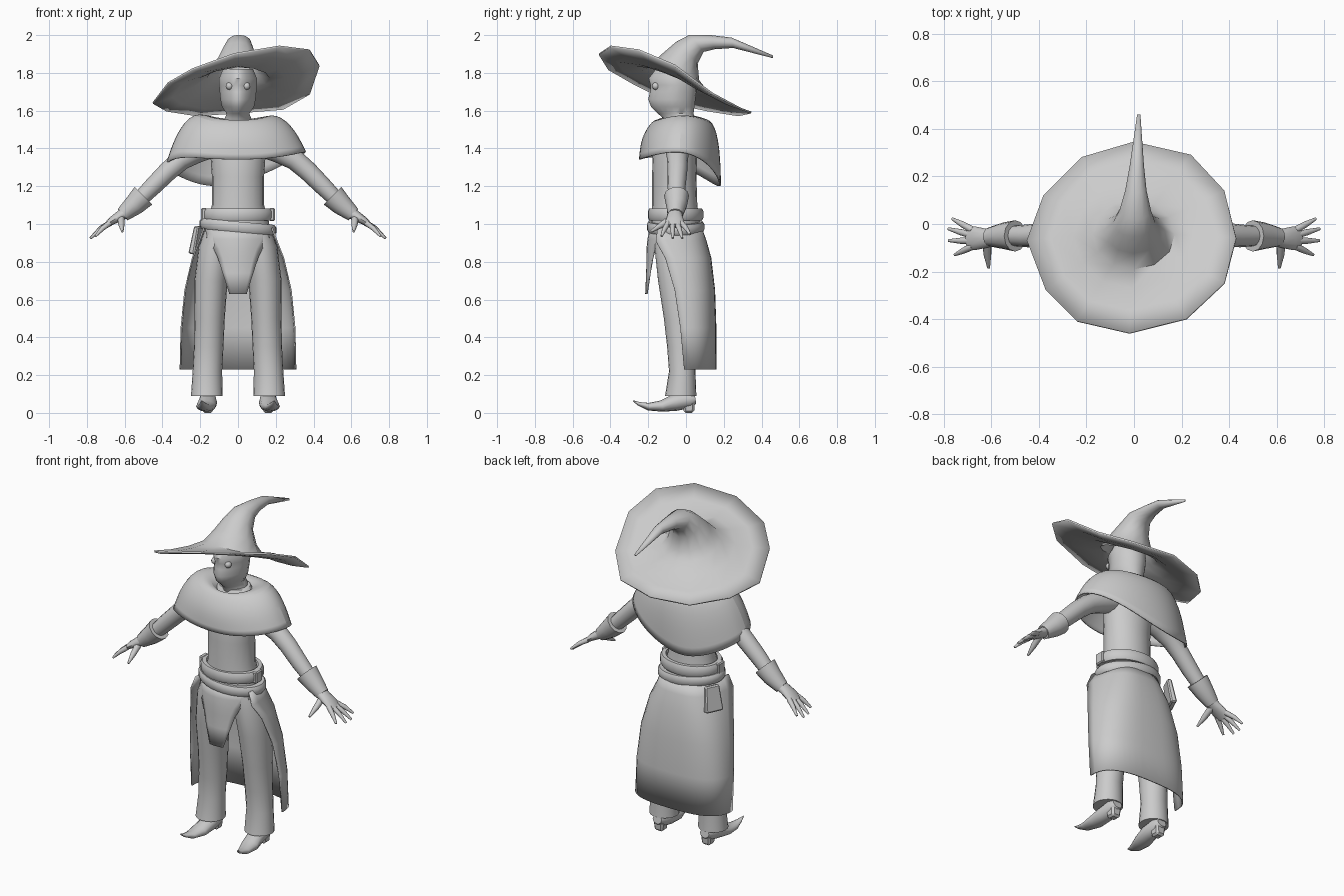
import bpy, bmesh
from math import sin, cos, pi, radians
from mathutils import Vector

cube = bpy.data.objects.get("Cube")
if cube:
    bpy.data.objects.remove(cube)

grey = bpy.data.materials.new("plain_grey")
grey.use_nodes = True
grey.diffuse_color = (0.6, 0.6, 0.6, 1)
grey.node_tree.nodes["Principled BSDF"].inputs["Base Color"].default_value = (0.6, 0.6, 0.6, 1)


def finish(name, bm, subdiv=0, thick=0.0, sharp=50):
    bmesh.ops.recalc_face_normals(bm, faces=bm.faces)
    me = bpy.data.meshes.new(name)
    bm.to_mesh(me)
    bm.free()
    me.materials.append(grey)
    me.shade_smooth()
    me.set_sharp_from_angle(angle=radians(sharp))
    ob = bpy.data.objects.new(name, me)
    bpy.context.scene.collection.objects.link(ob)
    if subdiv:
        mod = ob.modifiers.new("round", "SUBSURF")
        mod.levels = mod.render_levels = subdiv
    if thick:
        mod = ob.modifiers.new("thickness", "SOLIDIFY")
        mod.thickness = thick
        mod.offset = 0
    return ob


def loft(name, rings, cyclic=True, caps=True, **kw):
    """Skin a list of point rings."""
    bm = bmesh.new()
    rows = [[bm.verts.new(p) for p in ring] for ring in rings]
    n = len(rows[0])
    for a, b in zip(rows, rows[1:]):
        for i in range(n if cyclic else n - 1):
            j = (i + 1) % n
            bm.faces.new((a[i], a[j], b[j], b[i]))
    if caps:
        bm.faces.new(rows[0])
        bm.faces.new(rows[-1])
    return finish(name, bm, **kw)


def oval(cx, cy, z, rx, ry, n=20, taper=0.0):
    """Horizontal ring; taper narrows its front half."""
    out = []
    for i in range(n):
        a = 2 * pi * i / n
        out.append(Vector((cx + rx * cos(a) * (1 - taper * max(0, -sin(a))), cy + ry * sin(a), z)))
    return out


def column(name, rows, cx=0, taper=0.0):
    """Body part from rows of height, half width, front y and back y."""
    loft(name, [oval(cx, (f + b) / 2, z, rx, (b - f) / 2, taper=taper) for z, rx, f, b in rows])


def tube(name, pts, n=12):
    """Tube along points of x, y, z, half width, half height."""
    ps = [Vector(p[:3]) for p in pts]
    rings = []
    for i, p in enumerate(ps):
        d = (ps[min(i + 1, len(ps) - 1)] - ps[max(i - 1, 0)]).normalized()
        u = d.cross(Vector((0, 0, 1))).normalized()
        v = u.cross(d)
        a, b = pts[i][3], pts[i][-1]
        rings.append([p + u * a * cos(2 * pi * k / n) + v * b * sin(2 * pi * k / n) for k in range(n)])
    return loft(name, rings)


def box(name, loc, size, top=1.0):
    bm = bmesh.new()
    bmesh.ops.create_cube(bm, size=1)
    for v in bm.verts:
        k = top if v.co.z > 0 else 1
        v.co = Vector((v.co.x * size[0] * k, v.co.y * size[1] * k, v.co.z * size[2]))
    bmesh.ops.bevel(bm, geom=bm.edges[:], offset=min(size) * 0.2, segments=1, affect="EDGES")
    ob = finish(name, bm, sharp=30)
    ob.location = loc
    return ob


# Hat: tilted uneven brim, cone and a tip bending backwards
brim = [Vector(p) for p in (
    (.43, -.06, 1.84), (.38, .14, 1.69), (.24, .29, 1.61), (0, .345, 1.59),
    (-.22, .28, 1.575), (-.38, .12, 1.60), (-.45, -.07, 1.64), (-.37, -.28, 1.745),
    (-.24, -.41, 1.82), (-.02, -.46, 1.90), (.22, -.40, 1.94), (.38, -.25, 1.92))]


def tilted_ring(x, front, back, rx):
    f, b = Vector((x, *front)), Vector((x, *back))
    return [(f + b) / 2 + Vector((rx * cos(i * pi / 6), 0, 0)) + (b - f) / 2 * sin(i * pi / 6)
            for i in range(12)]


cone = [tilted_ring(*r) for r in (
    (0, (-.19, 1.835), (.10, 1.715), .17), (0, (-.12, 1.90), (.065, 1.76), .125),
    (0, (-.05, 1.96), (.057, 1.85), .085), (.005, (.02, 1.997), (.09, 1.915), .062),
    (.008, (.13, 1.995), (.15, 1.93), .04), (.012, (.24, 1.982), (.25, 1.937), .025),
    (.02, (.46, 1.887), (.46, 1.883), .002))]
slope = [[p.lerp(q, t) - Vector((0, 0, .014)) for p, q in zip(brim, cone[0])] for t in (.35, .7)]
loft("hat", [brim] + slope + cone, caps=False, thick=.01)

# Head with narrowed chin, and eyes
column("head", [(1.48, .08, -.11, .05), (1.56, .07, -.12, .045), (1.585, .06, -.15, .04),
                (1.62, .085, -.185, .045), (1.66, .093, -.2, .05), (1.70, .097, -.19, .055),
                (1.735, .1, -.188, .055), (1.77, .1, -.198, .05), (1.82, .08, -.16, .03)], taper=.3)
for s, side in ((1, "left"), (-1, "right")):
    bm = bmesh.new()
    bmesh.ops.create_uvsphere(bm, u_segments=12, v_segments=8, radius=.02)
    finish(side + "_eye", bm).location = (s * .045, -.16, 1.73)

# Shoulder cape with an uneven hem, lowest at the back
hem = [Vector(p) for p in (
    (.38, -.03, 1.39), (.31, .08, 1.35), (.18, .155, 1.28), (0, .185, 1.21),
    (-.16, .18, 1.19), (-.32, .09, 1.25), (-.41, -.05, 1.32), (-.31, -.18, 1.36),
    (-.16, -.235, 1.345), (0, -.25, 1.34), (.16, -.235, 1.345), (.31, -.16, 1.37))]
neck = oval(0, -.04, 1.51, .085, .09, 12)
collar = oval(0, -.04, 1.555, .12, .115, 12)
shoulder = oval(-.015, -.02, 1.55, .23, .17, 12)
for p in shoulder:
    p.z += .05 * (p.x / .23) ** 2 + .1 * min(p.y, 0)
middle = [p.lerp(q, .5) for p, q in zip(shoulder, hem)]
for p in middle:
    p.x *= 1.07
    p.y *= 1.1
    p.z += .015
loft("shoulder_cape", [neck, collar, shoulder, middle, hem], caps=False, subdiv=2, thick=.008)

# Torso and belts
column("torso", [(.86, .15, -.16, .06), (.95, .175, -.19, .075), (1.03, .16, -.185, .07),
                 (1.10, .138, -.18, .06), (1.25, .138, -.18, .055), (1.39, .148, -.175, .06),
                 (1.48, .15, -.15, .07), (1.55, .09, -.11, .05)])


def belt(name, z, height, rx, ry, tilt):
    rings = []
    for h, k in ((-.5, .82), (-.5, .95), (-.25, 1), (.25, 1), (.5, .95), (.5, .82)):
        ring = oval(0, -.055, z + h * height, rx * k, ry * k, 28)
        for p in ring:
            p.z += tilt * p.x
        rings.append(ring)
    loft(name, rings, caps=False)


belt("upper_belt", 1.05, .065, .188, .147, 0)
belt("lower_belt", .985, .055, .203, .152, -.09)
for s, side in ((1, "left"), (-1, "right")):
    box(side + "_buckle", (s * .18, -.07, 1.05), (.03, .06, .07))
pouch = box("pouch", (-.215, .05, .915), (.035, .11, .15), top=.8)
pouch.rotation_euler = (0, radians(10), radians(-25))

# Long skirt open at the front
skirt = []
for z, rx, f, b in ((.98, .18, -.15, .08), (.91, .205, -.16, .105), (.82, .24, -.11, .13),
                    (.65, .28, -.06, .15), (.45, .30, -.03, .157), (.23, .305, -.01, .157)):
    row = []
    for i in range(25):
        c, s = cos(pi * i / 24), sin(pi * i / 24)
        row.append(Vector((rx * (abs(c) ** .7) * (1 if c > 0 else -1), f + (b - f) * max(s, 0) ** .75, z)))
    skirt.append(row)
loft("skirt", skirt, cyclic=False, caps=False, thick=.008)

# Front flap tapering between the legs
flap = []
for z, w, y in ((.98, .17, -.19), (.92, .165, -.2), (.87, .128, -.205),
                (.82, .105, -.205), (.74, .08, -.207), (.63, .045, -.212)):
    flap.append([Vector((w * k / 4, y + 2.6 * (w * k / 4) ** 2, z)) for k in range(-4, 5)])
loft("front_flap", flap, cyclic=False, caps=False, thick=.008)

# Paired limbs
for s, side in ((1, "left"), (-1, "right")):
    rings = [oval(s * x, y, z, rx, ry) for z, x, y, rx, ry in (
        (.96, .10, -.06, .08, .10), (.88, .12, -.055, .088, .112), (.7, .143, -.04, .088, .108),
        (.5, .15, -.025, .08, .092), (.35, .155, -.02, .078, .08), (.22, .162, -.02, .078, .07),
        (.09, .165, -.028, .084, .083))]
    loft(side + "_trouser_leg", rings)

    # Shoe with curled point and block heel
    shoe = ((0, .05, .075, .03, .025), (0, .02, .07, .045, .045), (0, -.06, .055, .05, .045),
            (.01, -.13, .036, .052, .03), (.02, -.2, .033, .035, .02),
            (.027, -.25, .048, .016, .01), (.032, -.28, .064, .003, .003))
    tube(side + "_shoe", [(s * (.16 + p[0]), *p[1:]) for p in shoe])
    box(side + "_heel", (s * .16, .015, .03), (.055, .055, .06), top=1.2)

    def limb(name, pts):
        tube(side + "_" + name, [(s * p[0], *p[1:]) for p in pts])

    limb("sleeve", ((.10, -.045, 1.44, .075), (.22, -.045, 1.385, .063), (.30, -.045, 1.34, .055),
                    (.37, -.045, 1.28, .052), (.45, -.05, 1.2, .048), (.54, -.05, 1.11, .04)))
    limb("glove_cuff", ((.50, -.05, 1.15, .066), (.55, -.05, 1.10, .056), (.61, -.055, 1.05, .04)))
    limb("palm", ((.58, -.055, 1.07, .034, .034), (.63, -.06, 1.04, .042, .027),
                  (.67, -.06, 1.015, .05, .021), (.70, -.06, .99, .044, .014)))
    tips = ((.765, .022, .945), (.782, -.02, .925), (.78, -.07, .925), (.755, -.13, .935))
    for i, tip in enumerate(tips):
        root = Vector((.68, -.025 - .023 * i, 1.005))
        mid = root.lerp(Vector(tip), .5) + Vector((0, 0, .006))
        limb("finger_%d" % (i + 1), ((*root, .015), (*mid, .013), (*tip, .006)))
    limb("thumb", ((.62, -.07, 1.035, .02), (.617, -.13, .995, .016), (.612, -.185, .96, .006)))
